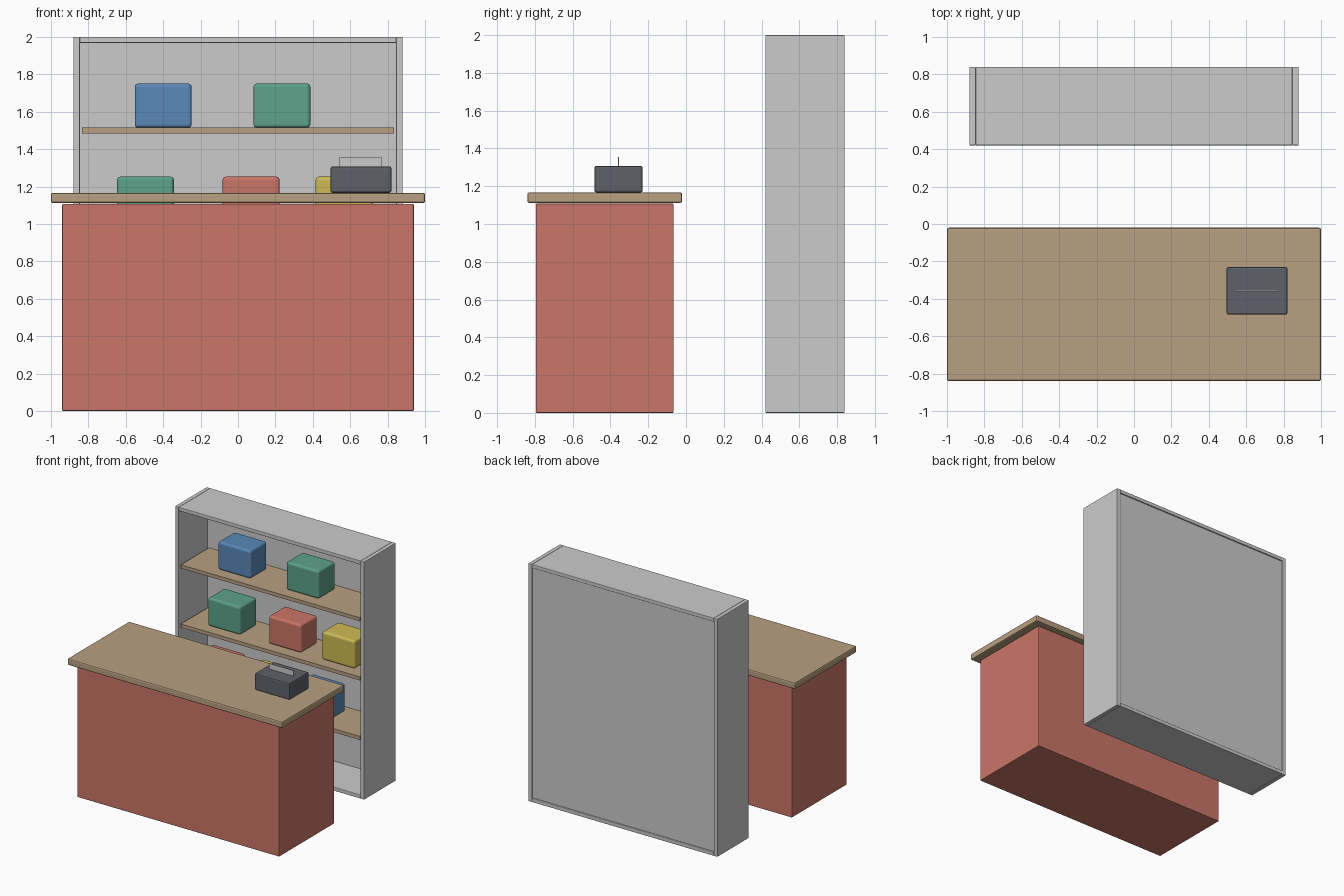
import bpy, bmesh

if "Cube" in bpy.data.objects:
    bpy.data.objects.remove(bpy.data.objects["Cube"])


def material(name, r, g, b):
    m = bpy.data.materials.new(name)
    m.diffuse_color = (r, g, b, 1)
    m.use_nodes = True
    m.node_tree.nodes["Principled BSDF"].inputs["Base Color"].default_value = m.diffuse_color
    return m


RED = material("red", 0.60, 0.18, 0.14)
TAN = material("tan", 0.48, 0.35, 0.22)
BLUE = material("blue", 0.10, 0.25, 0.48)
GREEN = material("green", 0.11, 0.36, 0.26)
YELLOW = material("yellow", 0.62, 0.50, 0.09)
DARK = material("dark_grey", 0.11, 0.12, 0.14)
PAPER = material("paper_white", 0.75, 0.75, 0.72)


def box(name, x, y, z, mat=None, bevel=0.0, segments=2):
    """Box from (min, max) ranges, with optional rounded edges."""
    bm = bmesh.new()
    bmesh.ops.create_cube(bm, size=1)
    for v in bm.verts:
        v.co = [r[0] if c < 0 else r[1] for c, r in zip(v.co, (x, y, z))]
    if bevel:
        bmesh.ops.bevel(bm, geom=bm.edges[:], offset=bevel, segments=segments,
                        profile=0.5, affect='EDGES')
    mesh = bpy.data.meshes.new(name)
    bm.to_mesh(mesh)
    bm.free()
    obj = bpy.data.objects.new(name, mesh)
    bpy.context.collection.objects.link(obj)
    if mat:
        mesh.materials.append(mat)
    return obj


# Counter
box("counter_body", (-0.94, 0.94), (-0.795, -0.065), (0, 1.108), RED, 0.006)
box("counter_top", (-1, 1), (-0.84, -0.02), (1.112, 1.167), TAN, 0.01)

# Receipt printer with a sheet of paper standing in it
box("printer", (0.495, 0.82), (-0.485, -0.23), (1.167, 1.308), DARK, 0.01)
box("paper", (0.54, 0.77), (-0.36, -0.354), (1.29, 1.355), PAPER)

# Shelf cabinet
for side, s in (("left", -1), ("right", 1)):
    x = sorted((s * 0.846, s * 0.88))
    box(f"cabinet_side_{side}", x, (0.42, 0.84), (0, 2), None, 0.004)
for name, z in (("cabinet_top", (1.968, 2)), ("cabinet_bottom", (0, 0.032))):
    box(name, (-0.846, 0.846), (0.42, 0.84), z, None, 0.004)
box("cabinet_back", (-0.846, 0.846), (0.805, 0.83), (0.032, 1.968))

# Shelves, each with a row of goods
rows = [
    (0.517, [(-0.60, RED), (-0.14, YELLOW), (0.33, BLUE)]),
    (1.017, [(-0.495, GREEN), (0.07, RED), (0.567, YELLOW)]),
    (1.515, [(-0.40, BLUE), (0.235, GREEN)]),
]
for i, (z, goods) in enumerate(rows, 1):
    box(f"shelf_{i}", (-0.833, 0.833), (0.43, 0.805), (z - 0.03, z), TAN)
    for j, (x, mat) in enumerate(goods, 1):
        obj = box(f"goods_box_{i}_{j}", (x - 0.152, x + 0.152), (0.52, 0.74),
                  (z, z + 0.236), mat, 0.018, 3)
